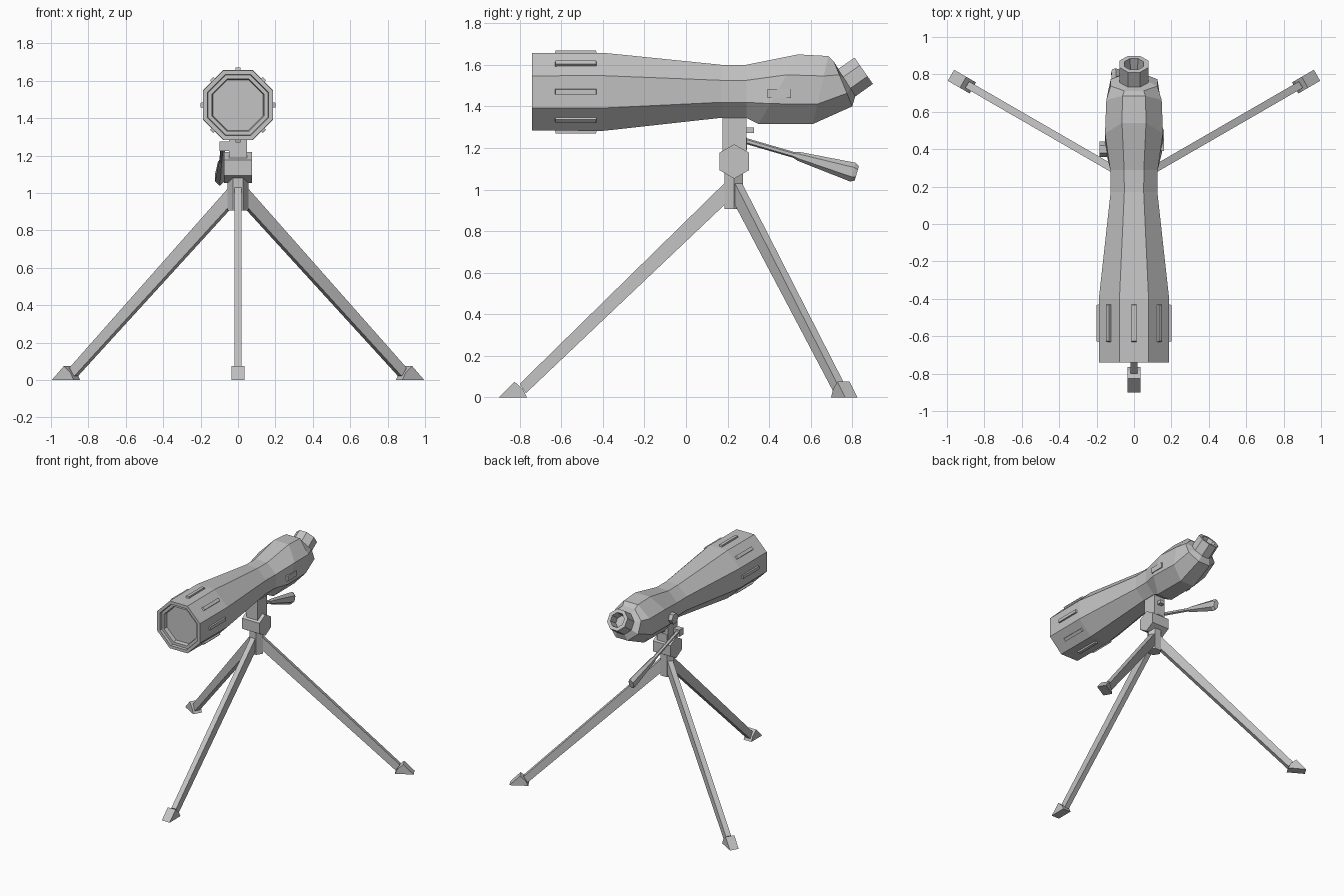
import bpy, bmesh
from math import sin, cos, pi, radians
from mathutils import Vector, Matrix

cube = bpy.data.objects.get("Cube")
if cube:
    bpy.data.objects.remove(cube)

grey = bpy.data.materials.new("light_grey")
grey.use_nodes = True
grey.diffuse_color = (0.55, 0.55, 0.55, 1)
grey.node_tree.nodes["Principled BSDF"].inputs["Base Color"].default_value = (0.55, 0.55, 0.55, 1)

HUB_Y = 0.23
X, Y, Z = Vector((1, 0, 0)), Vector((0, 1, 0)), Vector((0, 0, 1))


def loft(name, rings, matrix=None):
    """Skin a list of equal-length point rings and close both ends."""
    bm = bmesh.new()
    loops = [[bm.verts.new(p) for p in ring] for ring in rings]
    n = len(loops[0])
    for a, b in zip(loops, loops[1:]):
        for i in range(n):
            j = (i + 1) % n
            bm.faces.new((a[i], a[j], b[j], b[i]))
    bm.faces.new(loops[0])
    bm.faces.new(loops[-1])
    bmesh.ops.recalc_face_normals(bm, faces=bm.faces)
    if matrix:
        bm.transform(matrix)
    mesh = bpy.data.meshes.new(name)
    bm.to_mesh(mesh)
    bm.free()
    mesh.materials.append(grey)
    obj = bpy.data.objects.new(name, mesh)
    bpy.context.collection.objects.link(obj)
    return obj


def polygon(center, u, v, sides, phase=0.0):
    """Regular polygon spanned by the vectors u and v."""
    c = Vector(center)
    return [c + u * cos(phase + 2 * pi * i / sides) + v * sin(phase + 2 * pi * i / sides)
            for i in range(sides)]


def octagon(center, u, v):
    """Octagon with flat sides across u and v."""
    k = 1 / cos(pi / 8)
    return polygon(center, u * k, v * k, 8, pi / 8)


def body_ring(y_top, z_top, y_bot, z_bot, half_width):
    top, bot = Vector((0, y_top, z_top)), Vector((0, y_bot, z_bot))
    return octagon((top + bot) / 2, X * half_width, (top - bot) / 2)


def block(name, center, u, v, w, taper=1.0):
    """Box from half-axis vectors, narrowed towards +w."""
    c = Vector(center)
    corners = ((-1, -1), (1, -1), (1, 1), (-1, 1))
    return loft(name, [[c + s * w + (u * a + v * b) * t for a, b in corners]
                       for s, t in ((-1, 1.0), (1, taper))])


# Scope body with the stepped, recessed front lens
AXIS_Z = 1.47
rings = [octagon((0, y, AXIS_Z), X * r, Z * r)
         for y, r in ((-0.69, 0.135), (-0.72, 0.14), (-0.72, 0.16), (-0.74, 0.163),
                      (-0.74, 0.186), (-0.40, 0.188))]
rings += [body_ring(*s) for s in (
    (0.17, 1.60, 0.17, 1.345, 0.125),
    (0.29, 1.60, 0.29, 1.345, 0.127),
    (0.54, 1.65, 0.35, 1.315, 0.155),
    (0.685, 1.642, 0.61, 1.315, 0.148),
    (0.712, 1.615, 0.80, 1.40, 0.125),
    (0.735, 1.575, 0.815, 1.45, 0.08))]
loft("scope_body", rings)

# Hollow angled eyepiece
tilt = radians(35)
along = Vector((0, cos(tilt), sin(tilt)))
across = Vector((0, -sin(tilt), cos(tilt)))
base = Vector((0, 0.765, 1.508))
loft("eyepiece", [octagon(base + along * d, X * r, across * r)
                  for d, r in ((0, 0.078), (0.11, 0.077), (0.11, 0.052), (0.04, 0.045))])

# Grip ribs, one on each side of the barrel
for i in range(8):
    a = i * pi / 4
    out = Vector((cos(a), 0, sin(a)))
    side = Vector((-sin(a), 0, cos(a)))
    block("grip_rib", Vector((0, -0.53, AXIS_Z)) + out * 0.188,
          side * 0.013, Y * 0.103, out * 0.012, 0.94)

# Side plate and focus knob
block("side_plate", (0.142, 0.448, 1.462), Y * 0.057, Z * 0.021, X * 0.018)
loft("focus_knob", [polygon((x, 0.40, 1.455), Y * 0.042, Z * 0.042, 6)
                    for x in (-0.12, -0.185)])

# Mount neck, tilting head and tripod hub
block("mount_neck", (0, 0.233, 1.27), X * 0.048, Y * 0.057, Z * 0.09)
block("release_tab", (0, 0.30, 1.285), X * 0.02, Y * 0.027, Z * 0.013)
block("handle_bracket", (-0.01, 0.28, 1.22), X * 0.03, Y * 0.013, Z * 0.03)
loft("tilting_head", [polygon((x, 0.232, 1.135), Y * 0.083, Z * 0.083, 6, pi / 6)
                      for x in (-0.076, 0.076)])
loft("tripod_hub", [polygon((0, HUB_Y, z), X * 0.055, Y * 0.052, 6)
                    for z in (0.905, 1.09)])

# Pan handle: thin rod flaring into a wide grip
start, end = Vector((-0.078, 0.19, 1.262)), Vector((-0.098, 0.822, 1.078))
direction = end - start
lift = X.cross(direction).normalized()
loft("pan_handle", [polygon(start + direction * t, X * w, lift * h, 6, pi / 6)
                    for t, w, h in ((0, 0.014, 0.014), (0.52, 0.014, 0.014),
                                    (0.56, 0.02, 0.022), (0.97, 0.028, 0.047),
                                    (1, 0.022, 0.036))])
block("handle_pivot", (-0.065, 0.20, 1.25), X * 0.035, Y * 0.025, Z * 0.026)

# Three tapered legs, each with a wedge foot
leg_profile = ((0.03, 1.045), (0.03, 0.94), (1.0, 0.02), (1.03, 0.065))
foot_profile = ((1.13, 0), (1.055, 0.075), (1.015, 0.04), (0.995, 0))
for label, angle in (("front", -90), ("back_left", 30), ("back_right", 150)):
    place = Matrix.Translation((0, HUB_Y, 0)) @ Matrix.Rotation(radians(angle), 4, "Z")
    for part, profile, half in (("leg", leg_profile, 0.02), ("foot", foot_profile, 0.034)):
        loft(f"{label}_{part}", [[Vector((r, s * half, z)) for r, z in profile]
                                 for s in (-1, 1)], place)
